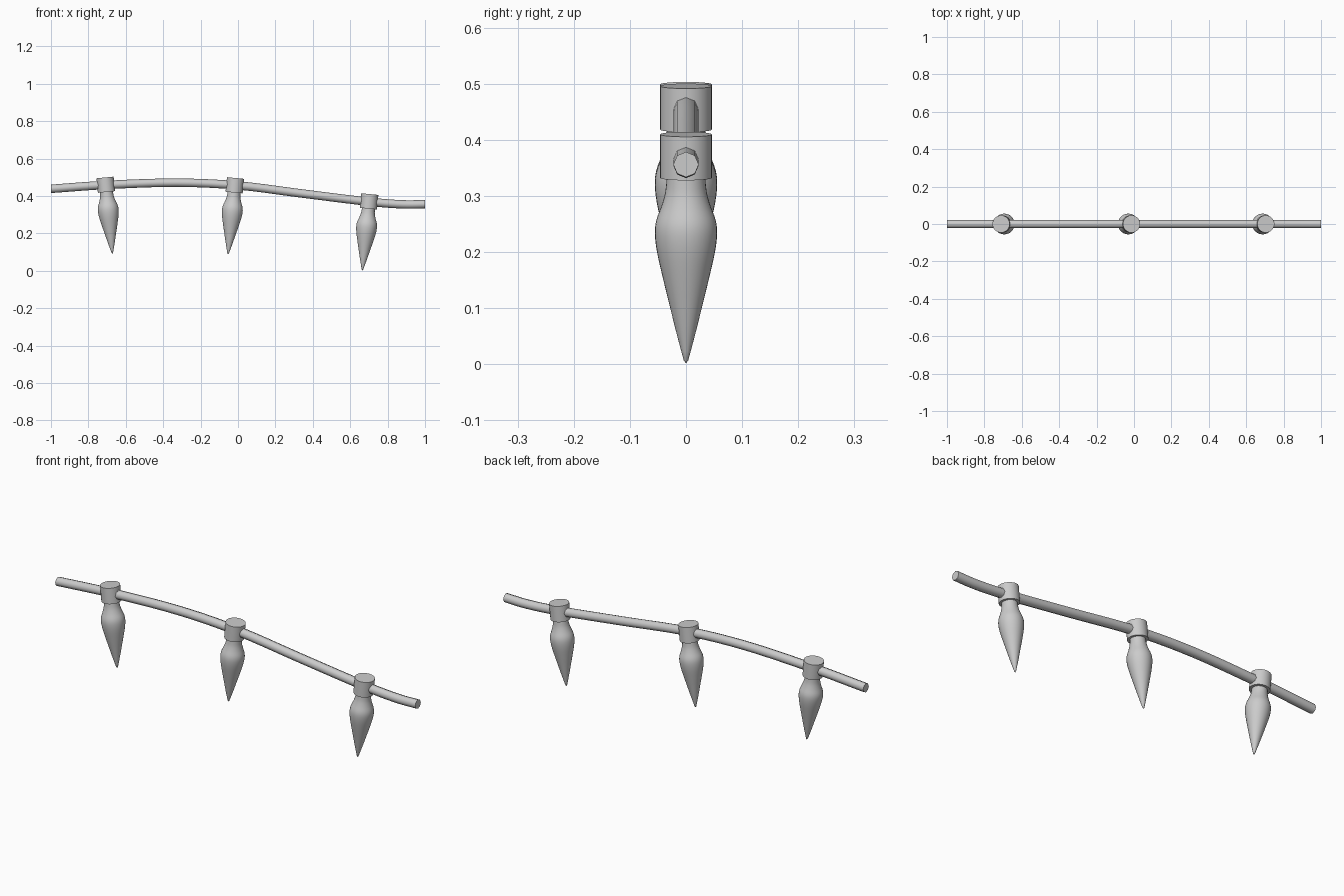
import bpy, bmesh, math
from mathutils import Matrix, Vector

if "Cube" in bpy.data.objects:
    bpy.data.objects.remove(bpy.data.objects["Cube"])


def lathe(name, profile, segments, place, smooth_angle):
    """Spin a (radius, height) profile about z, then place it."""
    bm = bmesh.new()
    rings = []
    for r, z in profile:
        if r == 0:
            rings.append([bm.verts.new((0, 0, z))])
        else:
            rings.append([bm.verts.new((r * math.cos(2 * math.pi * i / segments),
                                        r * math.sin(2 * math.pi * i / segments), z))
                          for i in range(segments)])
    for a, b in zip(rings, rings[1:]):
        for i in range(segments):
            j = (i + 1) % segments
            quad = [a[i % len(a)], a[j % len(a)], b[j % len(b)], b[i % len(b)]]
            bm.faces.new(list(dict.fromkeys(quad)))
    bmesh.ops.recalc_face_normals(bm, faces=bm.faces)
    mesh = bpy.data.meshes.new(name)
    bm.to_mesh(mesh)
    bm.free()
    obj = bpy.data.objects.new(name, mesh)
    bpy.context.collection.objects.link(obj)
    obj.matrix_world = place
    mesh.shade_smooth()
    mesh.set_sharp_from_angle(angle=smooth_angle)
    return obj


def catmull(points, steps):
    """Smooth (a, b) points into a denser curve through them."""
    p = [Vector(q) for q in points]
    p = [2 * p[0] - p[1]] + p + [2 * p[-1] - p[-2]]
    out = []
    for i in range(1, len(p) - 2):
        a, b, c, d = p[i - 1:i + 3]
        for s in range(steps):
            t = s / steps
            out.append(0.5 * (2 * b + (c - a) * t + (2 * a - 5 * b + 4 * c - d) * t * t
                              + (3 * b - a - 3 * c + d) * t ** 3))
    return out + [p[-2]]


# Wavy wire: octagonal tube swept along the x-z path
path = catmull([(-1, 0.438), (-0.7, 0.459), (-0.33, 0.471), (0, 0.456),
                (0.35, 0.412), (0.7, 0.369), (0.88, 0.355), (1, 0.356)], 5)
R, SIDES = 0.0225, 8
bm = bmesh.new()
rings = []
for i, p in enumerate(path):
    t = (path[min(i + 1, len(path) - 1)] - path[max(i - 1, 0)]).normalized()
    if i in (0, len(path) - 1):
        t = Vector((1, 0))  # vertical cut ends
    ring = []
    for k in range(SIDES):
        a = 2 * math.pi * k / SIDES
        u, v = R * math.cos(a), R * math.sin(a)
        ring.append(bm.verts.new((p.x - t.y * v, u, p.y + t.x * v)))
    rings.append(ring)
for a, b in zip(rings, rings[1:]):
    for k in range(SIDES):
        j = (k + 1) % SIDES
        bm.faces.new((a[k], a[j], b[j], b[k]))
bm.faces.new(rings[0])
bm.faces.new(rings[-1])
bmesh.ops.recalc_face_normals(bm, faces=bm.faces)
mesh = bpy.data.meshes.new("wire")
bm.to_mesh(mesh)
bm.free()
bpy.context.collection.objects.link(bpy.data.objects.new("wire", mesh))
mesh.shade_smooth()
mesh.set_sharp_from_angle(angle=math.radians(60))

# Sockets clamped square to the wire, each with a pointed bulb hanging below
socket_profile = [(0, 0.039), (0.046, 0.039), (0.046, -0.039), (0, -0.039)]
bulb_points = [(0.034, -0.036), (0.037, -0.065), (0.044, -0.09), (0.053, -0.115),
               (0.0555, -0.138), (0.052, -0.17), (0.042, -0.215), (0.031, -0.26),
               (0.018, -0.313), (0.004, -0.366)]
bulb_profile = [(0, -0.036)] + [tuple(p) for p in catmull(bulb_points, 3)] + [(0, -0.371)]

for n, (x, z, tilt) in enumerate([(-0.707, 0.46, -5.5), (-0.017, 0.457, 5.6),
                                  (0.701, 0.371, 5.6)], 1):
    place = Matrix.Translation((x, 0, z)) @ Matrix.Rotation(math.radians(tilt), 4, 'Y')
    lathe(f"socket_{n}", socket_profile, 32, place, math.radians(40))
    lathe(f"bulb_{n}", bulb_profile, 32, place, math.radians(60))
